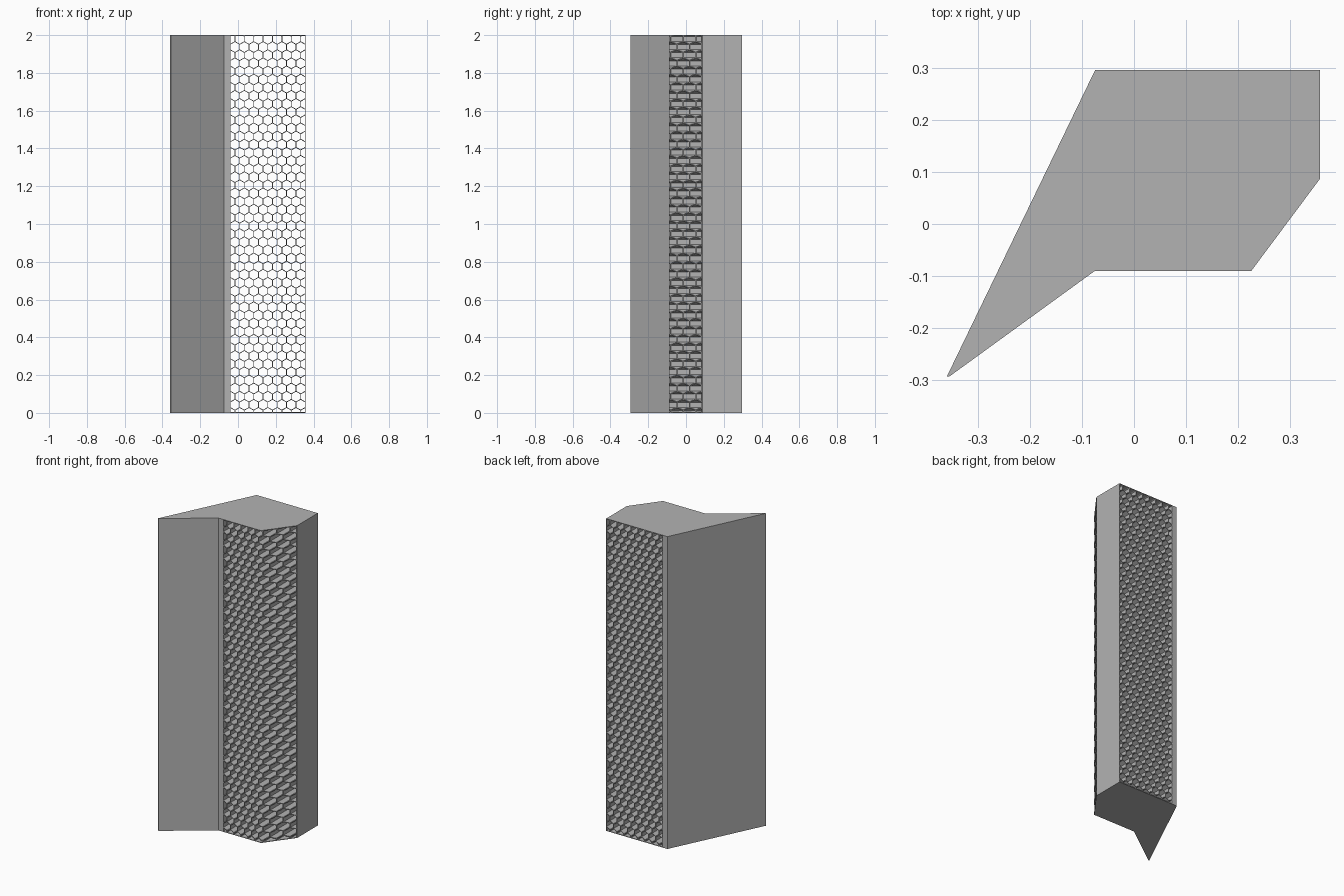
import bpy, bmesh, math
from mathutils import Vector

cube = bpy.data.objects.get("Cube")
if cube:
    bpy.data.objects.remove(cube, do_unlink=True)

grey = bpy.data.materials.new("plain grey")
grey.use_nodes = True
colour = (0.45, 0.45, 0.45, 1)
grey.diffuse_color = colour
grey.node_tree.nodes["Principled BSDF"].inputs["Base Color"].default_value = colour

HEIGHT = 2.0
PITCH = 0.0497              # width of one cell with its wall
WALL = 0.004
ROW = PITCH * math.sqrt(3) / 2
LEFT, RIGHT = -0.041, 0.355  # edges of the honeycomb


def finish(bm, name):
    bmesh.ops.recalc_face_normals(bm, faces=bm.faces)
    mesh = bpy.data.meshes.new(name)
    bm.to_mesh(mesh)
    bm.free()
    ob = bpy.data.objects.new(name, mesh)
    mesh.materials.append(grey)
    bpy.context.collection.objects.link(ob)
    return ob


def extrude(bm, offset):
    new = bmesh.ops.extrude_face_region(bm, geom=bm.faces[:], use_keep_orig=True)
    verts = [g for g in new["geom"] if isinstance(g, bmesh.types.BMVert)]
    bmesh.ops.translate(bm, verts=verts, vec=offset)


# Solid column with a pointed fin and one chamfered corner
outline = [(-0.36, -0.293), (-0.356, -0.294), (-0.075, -0.09), (0.226, -0.09),
           (0.358, 0.087), (0.358, 0.296), (-0.075, 0.296)]
bm = bmesh.new()
bm.faces.new([bm.verts.new((x, y, 0)) for x, y in outline])
extrude(bm, (0, 0, HEIGHT))
column = finish(bm, "honeycomb_column")

# Hexagonal channels, trimmed to the honeycomb area
bm = bmesh.new()
radius = (PITCH - WALL) / math.sqrt(3)
for row in range(int(HEIGHT / ROW) + 2):
    for col in range(-1, 10):
        cx = LEFT + PITCH * (col + row % 2 / 2)
        cz = ROW * row
        angles = [math.radians(60 * k + 30) for k in range(6)]
        bm.faces.new([bm.verts.new((cx + radius * math.cos(a), -0.5,
                                    cz + radius * math.sin(a))) for a in angles])
for point, normal in [((LEFT, 0, 0), (-1, 0, 0)), ((RIGHT, 0, 0), (1, 0, 0)),
                      ((0, 0, WALL), (0, 0, -1)), ((0, 0, HEIGHT - WALL), (0, 0, 1))]:
    bmesh.ops.bisect_plane(bm, geom=bm.verts[:] + bm.edges[:] + bm.faces[:],
                           plane_co=point, plane_no=normal, clear_outer=True)
extrude(bm, (0, 1, 0))
channels = finish(bm, "channel_cutter")
channels.hide_render = True

# Cut the channels through from front to back
cut = column.modifiers.new("channels", "BOOLEAN")
cut.operation = "DIFFERENCE"
cut.solver = "EXACT"
cut.object = channels
bpy.context.view_layer.objects.active = column
column.select_set(True)
bpy.ops.object.modifier_apply(modifier=cut.name)
bpy.data.objects.remove(channels, do_unlink=True)
